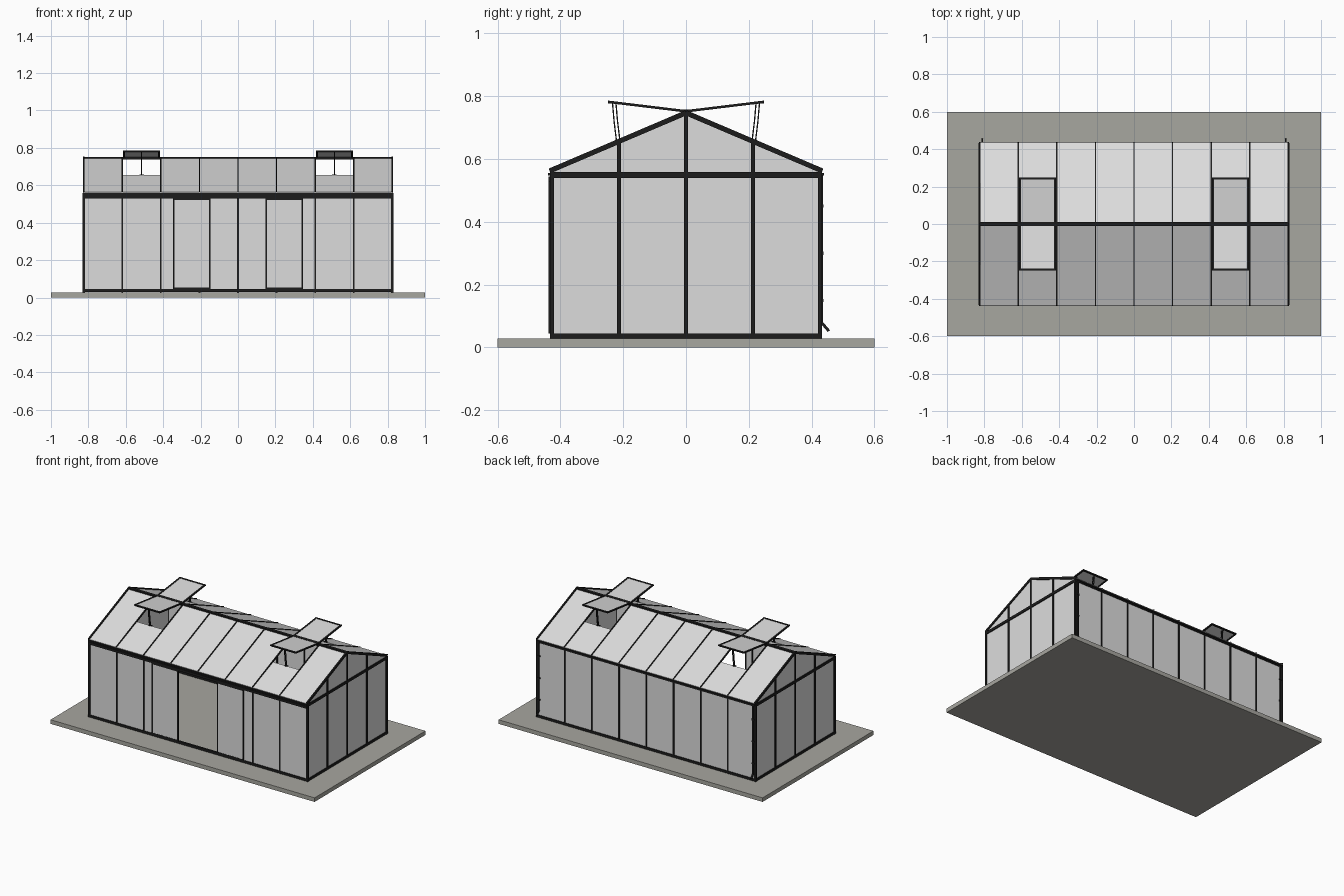
import bpy, bmesh
from mathutils import Vector, Matrix

cube = bpy.data.objects.get("Cube")
if cube:
    bpy.data.objects.remove(cube, do_unlink=True)


def material(name, rgb):
    m = bpy.data.materials.new(name)
    m.use_nodes = True
    m.diffuse_color = (*rgb, 1)
    m.node_tree.nodes["Principled BSDF"].inputs["Base Color"].default_value = (*rgb, 1)
    return m


FRAME = material("black frame", (0.012, 0.012, 0.012))
GLASS = material("pale glass", (0.72, 0.72, 0.72))
STONE = material("grey concrete", (0.39, 0.385, 0.35))


def bar(bm, a, b, w, t):
    """Box running from a to b, w wide sideways and t thick."""
    a, b = Vector(a), Vector(b)
    d = (b - a).normalized()
    side = d.cross(Vector((0, 0, 1)))
    side = side.normalized() if side.length > 0.01 else Vector((1, 0, 0))
    rot = Matrix((d, side, side.cross(d))).transposed().to_4x4()
    size = Matrix.Diagonal(((b - a).length, w, t, 1))
    bmesh.ops.create_cube(bm, size=1, matrix=Matrix.Translation((a + b) / 2) @ rot @ size)


def finish(name, bm, mat):
    bmesh.ops.recalc_face_normals(bm, faces=bm.faces)
    me = bpy.data.meshes.new(name)
    bm.to_mesh(me)
    bm.free()
    me.materials.append(mat)
    ob = bpy.data.objects.new(name, me)
    bpy.context.collection.objects.link(ob)
    return ob


def bars(name, mat, items):
    bm = bmesh.new()
    for item in items:
        bar(bm, *item)
    return finish(name, bm, mat)


L, W = 0.825, 0.426            # half length and half width of the house
FLOOR, EAVE, RIDGE = 0.028, 0.56, 0.745
BAY = L / 4
VENT_BAYS = (1, 6)
GRID = [-L + i * BAY for i in range(9)]
MID = (EAVE + RIDGE) / 2


def roof_z(y):
    return RIDGE - (RIDGE - EAVE) * abs(y) / W


# Base slab
bars("base_slab", STONE, [((-1, 0, FLOOR / 2), (1, 0, FLOOR / 2), 1.2, FLOOR)])

# Sill, eave beams, ridge
beams = []
for s in (-1, 1):
    for z, t in ((0.037, 0.016), (0.549, 0.018)):
        beams.append(((-L, s * W, z), (L, s * W, z), 0.014, t))
        beams.append(((s * L, -W, z), (s * L, W, z), 0.012, t))
beams.append(((-L, 0, RIDGE), (L, 0, RIDGE), 0.02, 0.014))
bars("sills_and_beams", FRAME, beams)

# Corner posts and wall posts
posts = []
for s in (-1, 1):
    for x in GRID:
        if s < 0 and abs(x) < 0.01:
            continue               # doorway
        w = 0.014 if abs(x) > L - 0.01 else 0.009
        posts.append(((x, s * W, FLOOR), (x, s * W, EAVE), w, 0.013))
    for y in (-W / 2, 0, W / 2):
        posts.append(((s * L, y, FLOOR), (s * L, y, roof_z(y)), 0.01, 0.012))
bars("wall_posts", FRAME, posts)

# Rafters
rafters = []
for s in (-1, 1):
    for x in GRID:
        end = abs(x) > L - 0.01
        rafters.append(((x, s * (W + 0.008), EAVE + 0.002), (x, 0, RIDGE + 0.002),
                        0.01 if end else 0.007, 0.016 if end else 0.01))
bars("rafters", FRAME, rafters)

# Long wall glass, with the doorway left open
panes = []
for s in (-1, 1):
    for i, x in enumerate(GRID[:-1]):
        if s < 0 and i in (3, 4):
            continue
        panes.append(((x, s * W, 0.29), (x + BAY, s * W, 0.29), 0.004, 0.51))
bars("wall_glass", GLASS, panes)

# Gable glass
for s, name in ((-1, "right_gable_glass"), (1, "left_gable_glass")):
    bm = bmesh.new()
    outline = ((-W, FLOOR), (W, FLOOR), (W, EAVE), (0, RIDGE), (-W, EAVE))
    face = bm.faces.new([bm.verts.new((s * L, y, z)) for y, z in outline])
    out = bmesh.ops.extrude_face_region(bm, geom=[face])
    moved = [g for g in out["geom"] if isinstance(g, bmesh.types.BMVert)]
    bmesh.ops.translate(bm, verts=moved, vec=(-s * 0.004, 0, 0))
    finish(name, bm, GLASS)

# Roof glass, half length below the open vents
panes = []
for s in (-1, 1):
    for i, x in enumerate(GRID[:-1]):
        c = x + BAY / 2
        top = (c, s * W / 2, MID) if i in VENT_BAYS else (c, 0, RIDGE)
        panes.append(((c, s * (W + 0.008), EAVE + 0.001), top, BAY, 0.004))
bars("roof_glass", GLASS, panes)

# Open roof vents with stays
vent_frame, vent_glass, stays = [], [], []
for i in VENT_BAYS:
    c = GRID[i] + BAY / 2
    h = BAY / 2 - 0.01
    for s in (-1, 1):
        inner, outer = (0, 0.752), (s * 0.248, 0.782)
        vent_glass.append(((c, *inner), (c, *outer), 2 * h, 0.004))
        for x in (c - h, c + h):
            vent_frame.append(((x, *inner), (x, *outer), 0.011, 0.008))
        for y, z in ((s * 0.006, 0.753), (s * 0.243, 0.781)):
            vent_frame.append(((c - h, y, z), (c + h, y, z), 0.012, 0.008))
        for off in (0, 0.011):
            low = (c, s * (0.21 + off), 0.655)
            knee = (c, s * (0.218 + off), 0.72)
            stays += [(low, knee, 0.005, 0.004),
                      (knee, (c, s * (0.223 + off), 0.778), 0.005, 0.004)]
        stays.append(((c - 0.012, s * 0.213, 0.656), (c + 0.012, s * 0.213, 0.656), 0.01, 0.004))
bars("vent_frames", FRAME, vent_frame)
bars("vent_glass", GLASS, vent_glass)
bars("vent_stays", FRAME, stays)

# Sliding doors, pushed open
DOOR_Y = -W - 0.009
for s, name in ((-1, "right_door"), (1, "left_door")):
    x0, x1 = s * 0.15, s * 0.343
    edges = [((x, DOOR_Y, 0.045), (x, DOOR_Y, 0.53), 0.008, 0.006) for x in (x0, x1)]
    edges += [((x0, DOOR_Y, z), (x1, DOOR_Y, z), 0.006, 0.008) for z in (0.049, 0.526)]
    bars(name + "_frame", FRAME, edges)
    bars(name + "_glass", GLASS, [((x0, DOOR_Y, 0.288), (x1, DOOR_Y, 0.288), 0.003, 0.475)])

# Door rail and gutters
bars("door_rail", FRAME, [((-L, -W - 0.007, 0.537), (L, -W - 0.007, 0.537), 0.01, 0.016)])
bars("gutters", FRAME, [((-L, s * (W + 0.006), 0.552), (L, s * (W + 0.006), 0.552), 0.014, 0.008)
                        for s in (-1, 1)])

# Downpipes with spouts and brackets
pipes = []
for x in (-0.812, 0.812):
    y = W + 0.007
    pipes.append(((x, y, 0.078), (x, y, 0.552), 0.009, 0.007))
    pipes.append(((x, y - 0.002, 0.08), (x, 0.455, 0.052), 0.009, 0.009))
    pipes += [((x - 0.008, y, z), (x + 0.008, y, z), 0.01, 0.01) for z in (0.15, 0.3, 0.45)]
bars("downpipes", FRAME, pipes)
